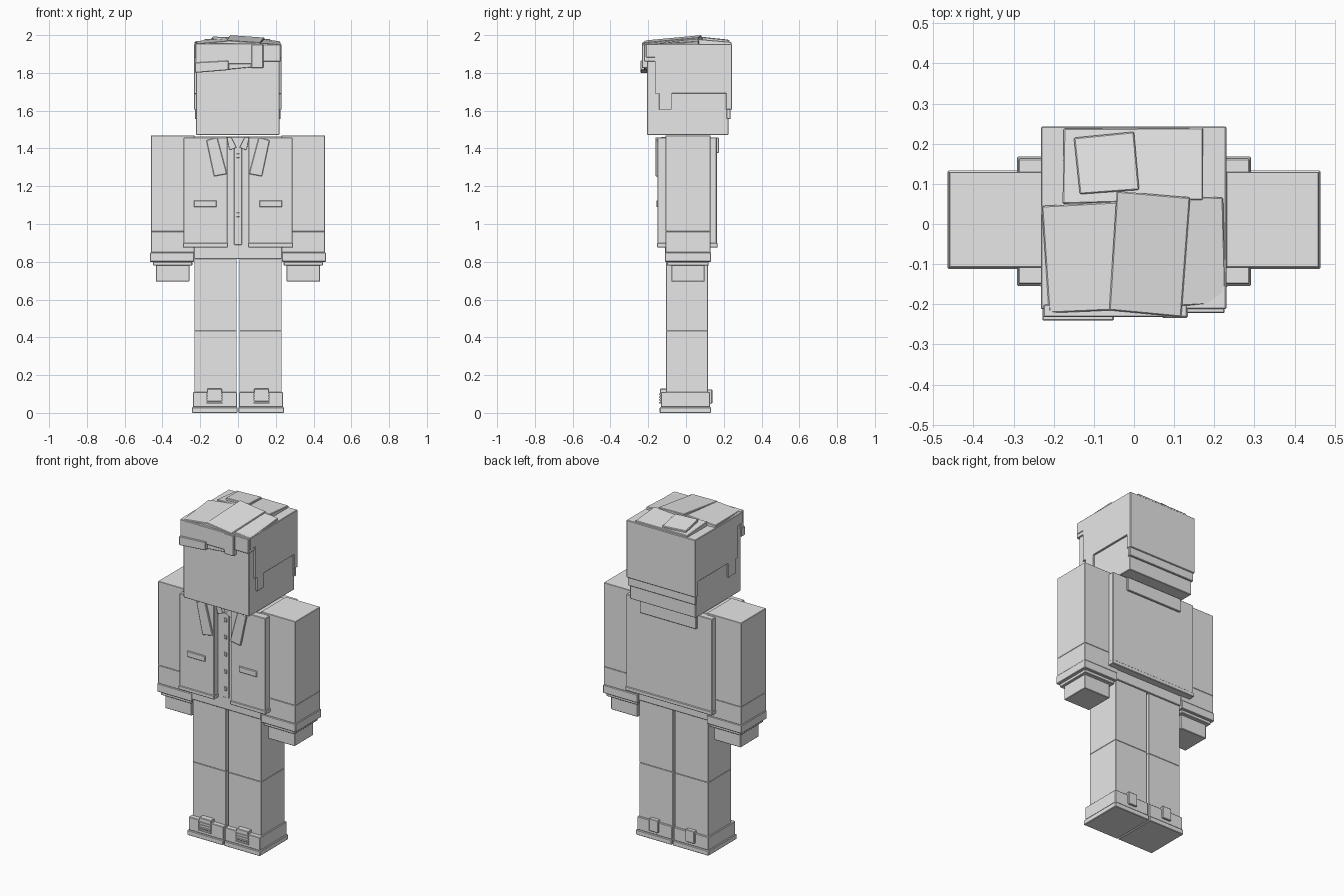
import bpy, bmesh
from mathutils import Vector

mat = bpy.data.materials.new("plain grey")
mat.diffuse_color = (0.8, 0.8, 0.8, 1)


def finish(name, bm, bevel):
    bmesh.ops.recalc_face_normals(bm, faces=bm.faces)
    mesh = bpy.data.meshes.new(name)
    bm.to_mesh(mesh)
    bm.free()
    mesh.materials.append(mat)
    ob = bpy.data.objects.new(name, mesh)
    bpy.context.collection.objects.link(ob)
    if bevel:
        mod = ob.modifiers.new("soft edge", 'BEVEL')
        mod.width = bevel
        mod.segments = 1
    return ob


def prism(name, points, offset, bevel=0.003):
    """Solid between a polygon and its copy moved by offset."""
    bm = bmesh.new()
    a = [bm.verts.new(p) for p in points]
    b = [bm.verts.new(Vector(p) + Vector(offset)) for p in points]
    bm.faces.new(a)
    bm.faces.new(b[::-1])
    n = len(a)
    for i in range(n):
        bm.faces.new((a[i], b[i], b[(i + 1) % n], a[(i + 1) % n]))
    return finish(name, bm, bevel)


def box(name, x, y, z, bevel=0.003):
    pts = [(x[0], y[0], z[0]), (x[1], y[0], z[0]), (x[1], y[1], z[0]), (x[0], y[1], z[0])]
    return prism(name, pts, (0, 0, z[1] - z[0]), bevel)


def pair(name, x, y, z, bevel=0.003):
    box(name + "_left", x, y, z, bevel)
    box(name + "_right", (-x[1], -x[0]), y, z, bevel)


# legs and shoes
pair("lower_leg", (0.007, 0.231), (-0.105, 0.117), (0.10, 0.435), 0.002)
pair("upper_leg", (0.007, 0.231), (-0.105, 0.117), (0.435, 0.82), 0.002)
pair("shoe", (0.005, 0.239), (-0.133, 0.127), (0.03, 0.11))
pair("sole", (0.003, 0.244), (-0.139, 0.133), (0, 0.03))
pair("shoe_tongue", (0.085, 0.165), (-0.138, -0.10), (0.06, 0.128))
pair("heel_tab", (0.092, 0.152), (0.11, 0.139), (0.05, 0.125))
for i in range(4):
    z = 0.05 + i * 0.015
    pair("lace_%d" % i, (0.083, 0.167), (-0.143, -0.12), (z, z + 0.008), 0)

# shirt with buttons and placket
box("shirt", (-0.232, 0.232), (-0.112, 0.125), (0.815, 1.462))
box("placket", (-0.02, 0.02), (-0.117, -0.10), (0.89, 1.40), 0.001)
for i in range(5):
    z = 0.945 + i * 0.104
    box("button_%d" % i, (-0.009, 0.009), (-0.124, -0.11), (z - 0.011, z + 0.011), 0.001)

# open jacket
pair("jacket_front", (0.055, 0.288), (-0.15, -0.105), (0.88, 1.458))
pair("jacket_front_hem", (0.053, 0.292), (-0.154, -0.10), (0.876, 0.90))
pair("jacket_side", (0.225, 0.288), (-0.148, 0.16), (0.88, 1.458))
box("jacket_back", (-0.288, 0.288), (0.12, 0.163), (0.88, 1.458))
box("jacket_back_hem", (-0.292, 0.292), (0.12, 0.168), (0.876, 0.90))
pair("pocket", (0.113, 0.234), (-0.157, -0.14), (1.09, 1.125))
box("back_collar", (-0.19, 0.19), (0.15, 0.174), (1.375, 1.457))
for side, s in (("left", 1), ("right", -1)):
    # lapels and pointed shirt collar
    lapel = [(0.11, 1.46), (0.168, 1.443), (0.127, 1.252), (0.058, 1.265)]
    prism("lapel_" + side, [(s * x, -0.161, z) for x, z in lapel], (0, 0.02, 0))
    point = [(0.008, 1.405), (0.035, 1.46), (0.06, 1.46), (0.045, 1.39)]
    prism("shirt_collar_" + side, [(s * x, -0.132, z) for x, z in point], (0, 0.03, 0), 0.001)

# arms, cuffs and hands
pair("sleeve", (0.23, 0.461), (-0.108, 0.13), (0.96, 1.469), 0.002)
pair("lower_sleeve", (0.23, 0.461), (-0.108, 0.13), (0.85, 0.96), 0.002)
pair("cuff", (0.232, 0.465), (-0.112, 0.133), (0.80, 0.85))
pair("inner_cuff", (0.242, 0.45), (-0.1, 0.12), (0.78, 0.80))
pair("hand", (0.257, 0.435), (-0.078, 0.098), (0.695, 0.79))

# head
box("head", (-0.222, 0.219), (-0.206, 0.225), (1.472, 1.93))

# hair cap, side panels and back
box("hair_cap", (-0.232, 0.23), (-0.212, 0.243), (1.882, 1.953))
for side, x in (("left", (0.20, 0.23)), ("right", (-0.232, -0.20))):
    profile = [(-0.165, 1.94), (-0.165, 1.69), (-0.143, 1.69), (-0.143, 1.605),
               (-0.076, 1.605), (-0.076, 1.692), (0.235, 1.692), (0.235, 1.94)]
    prism("hair_side_" + side, [(x[0], y, z) for y, z in profile], (x[1] - x[0], 0, 0), 0.002)
box("hair_back", (-0.232, 0.23), (0.212, 0.243), (1.605, 1.94))
box("hair_nape", (-0.228, 0.226), (0.215, 0.236), (1.555, 1.61))

# fringe
fringe = [(-0.228, 1.80), (-0.05, 1.815), (-0.05, 1.865), (-0.228, 1.855)]
prism("fringe_low", [(x, -0.241, z) for x, z in fringe], (0, 0.036, 0))
middle = [(-0.05, 1.818), (0.072, 1.83), (0.072, 1.86), (-0.05, 1.86)]
prism("fringe_middle", [(x, -0.222, z) for x, z in middle], (0, 0.02, 0), 0.002)
box("fringe_band", (-0.226, 0.132), (-0.232, -0.20), (1.848, 1.955))
box("fringe_drop", (0.07, 0.134), (-0.234, -0.20), (1.825, 1.95))
box("fringe_corner", (0.13, 0.226), (-0.222, -0.16), (1.86, 1.95))

# overlapping tilted locks on the crown, given by their upper corners
locks = {
    "lock_front_right": [(-0.23, 0.045, 1.967), (-0.042, 0.055, 1.985),
                         (-0.055, -0.215, 1.97), (-0.212, -0.222, 1.955)],
    "lock_front_middle": [(-0.043, 0.082, 2.0), (0.14, 0.066, 1.987),
                          (0.118, -0.232, 1.96), (-0.062, -0.215, 1.972)],
    "lock_front_left": [(0.12, 0.07, 1.982), (0.222, 0.066, 1.967),
                        (0.229, -0.198, 1.95), (0.11, -0.205, 1.957)],
    "lock_back": [(-0.175, 0.238, 1.964), (0.172, 0.24, 1.964),
                  (0.172, 0.06, 1.98), (-0.178, 0.05, 1.98)],
    "lock_small": [(-0.15, 0.215, 1.977), (0.0, 0.23, 1.974),
                   (0.013, 0.085, 1.99), (-0.135, 0.074, 1.992)],
}
for name, corners in locks.items():
    prism(name, corners, (0, 0, -0.032))
